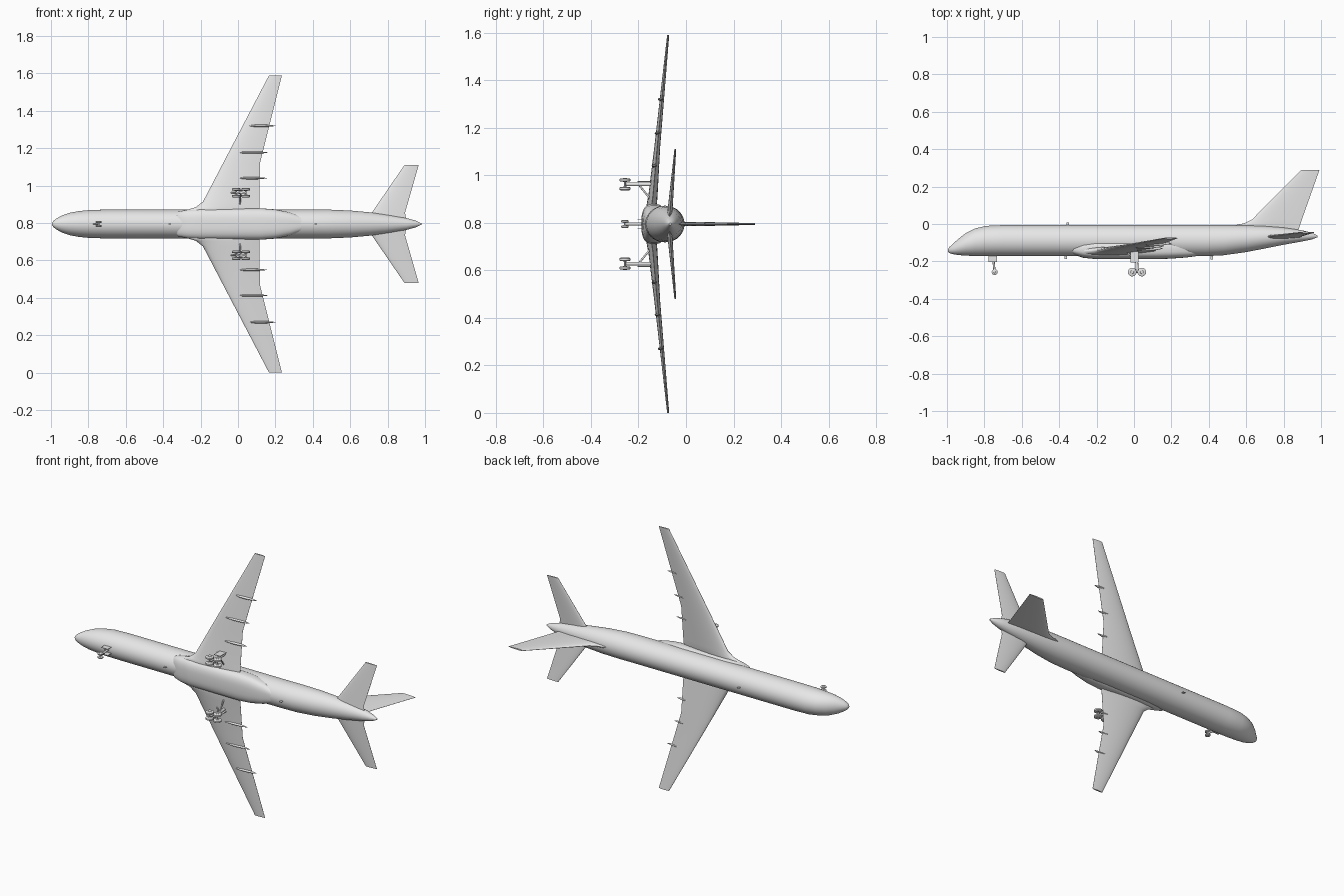
import bpy, bmesh, math
from mathutils import Vector

if "Cube" in bpy.data.objects:
    bpy.data.objects.remove(bpy.data.objects["Cube"])

MID = 0.795  # height of the fuselage centre line; the aircraft rests on a wing tip
parts = []

paint = bpy.data.materials.new("plain_grey")
paint.use_nodes = True
paint.diffuse_color = (0.8, 0.8, 0.8, 1)
paint.node_tree.nodes["Principled BSDF"].inputs["Base Color"].default_value = paint.diffuse_color


def finish(name, bm):
    bmesh.ops.recalc_face_normals(bm, faces=bm.faces)
    mesh = bpy.data.meshes.new(name)
    bm.to_mesh(mesh)
    bm.free()
    mesh.materials.append(paint)
    obj = bpy.data.objects.new(name, mesh)
    bpy.context.collection.objects.link(obj)
    parts.append(obj)
    return obj


def loft(name, rings):
    """Skin a list of closed rings and cap both ends."""
    bm = bmesh.new()
    loops = [[bm.verts.new(p) for p in ring] for ring in rings]
    for a, b in zip(loops, loops[1:]):
        for i in range(len(a)):
            j = (i + 1) % len(a)
            bm.faces.new((a[i], a[j], b[j], b[i]))
    bm.faces.new(loops[0])
    bm.faces.new(loops[-1])
    return finish(name, bm)


def oval(x, y, z, half_y, half_z, power=2, sides=40):
    """Superellipse ring across the length of the aircraft."""
    ring = []
    for i in range(sides):
        a = math.tau * i / sides
        c, s = math.cos(a), math.sin(a)
        ring.append((x, y + half_y * math.copysign(abs(c) ** (2 / power), c),
                     z + half_z * math.copysign(abs(s) ** (2 / power), s)))
    return ring


def airfoil(front, back, thick, place, steps=12):
    """Teardrop section; place(x, offset) gives the point in space."""
    upper, lower = [], []
    for i in range(steps + 1):
        u = (1 - math.cos(math.pi * i / steps)) / 2
        half = thick / 2 * 2.6 * math.sqrt(u) * (1 - u) + 0.0004
        x = front + (back - front) * u
        upper.append(place(x, half))
        lower.append(place(x, -half))
    return upper + lower[::-1]


def surface(name, stations, side):
    """Wing or tailplane from (span, front, back, y, thickness) stations."""
    loft(name, [airfoil(f, b, t, lambda x, o, s=s, y=y: (x, y + o, MID + side * s))
                for s, f, b, y, t in stations])


def rod(name, start, end, radius, sides=16):
    start, end = Vector(start), Vector(end)
    axis = end - start
    bm = bmesh.new()
    bmesh.ops.create_cone(bm, cap_ends=True, segments=sides, radius1=radius,
                          radius2=radius, depth=axis.length)
    obj = finish(name, bm)
    obj.location = (start + end) / 2
    obj.rotation_euler = axis.to_track_quat("Z", "Y").to_euler()
    return obj


def plate(name, centre, size):
    bm = bmesh.new()
    bmesh.ops.create_cube(bm, size=1)
    bmesh.ops.scale(bm, verts=bm.verts, vec=size)
    bmesh.ops.translate(bm, verts=bm.verts, vec=centre)
    return finish(name, bm)


def wheel(name, x, y, z, radius, width):
    """Tyre with rounded shoulders and a raised hub."""
    profile = [(-0.6, 0.35), (-0.5, 0.4), (-0.5, 0.8), (-0.3, 1), (0.3, 1),
               (0.5, 0.8), (0.5, 0.4), (0.6, 0.35)]
    rings = []
    for w, r in profile:
        rings.append([(x + radius * r * math.cos(math.tau * i / 24),
                       y + radius * r * math.sin(math.tau * i / 24), z + w * width)
                      for i in range(24)])
    loft(name, rings)


# Fuselage: x, top, bottom, half width
hull = [(-.995, -.137, -.147, .004), (-.988, -.124, -.155, .016),
        (-.97, -.108, -.161, .03), (-.94, -.08, -.166, .046),
        (-.9, -.049, -.169, .06), (-.85, -.024, -.171, .069),
        (-.79, -.01, -.172, .075), (-.7, -.006, -.172, .077),
        (.38, -.006, -.172, .077), (.48, -.006, -.167, .077),
        (.6, -.007, -.15, .072), (.7, -.011, -.131, .063),
        (.8, -.019, -.111, .05), (.9, -.034, -.093, .032),
        (.95, -.046, -.083, .018), (.98, -.061, -.071, .004)]
loft("fuselage", [oval(x, (t + b) / 2, MID, (t - b) / 2, w) for x, t, b, w in hull])

# Belly fairing: x, half height, half width
belly = [(-.345, .01, .045), (-.32, .03, .066), (-.27, .046, .077), (-.2, .053, .083),
         (.12, .053, .084), (.2, .05, .078), (.28, .044, .062), (.34, .036, .04)]
loft("belly_fairing", [oval(x, -.135, MID, h, w, 2.8) for x, h, w in belly])

# Fin with dorsal fillet: y, front, back, thickness
fin = [(-.04, .5, .876, .016), (-.008, .53, .887, .018), (.004, .59, .891, .018),
       (.025, .632, .898, .018), (.29, .895, .992, .007)]
loft("tail_fin", [airfoil(f, b, t, lambda x, o, y=y: (x, y, MID + o)) for y, f, b, t in fin])

wing = [(.04, -.3, .115, -.148, .03), (.075, -.275, .115, -.145, .042),
        (.09, -.225, .115, -.143, .042), (.12, -.187, .115, -.139, .038),
        (.325, -.08, .117, -.121, .024), (.795, .166, .235, -.075, .008)]
tailplane = [(.02, .69, .9, -.07, .02), (.06, .715, .893, -.067, .02),
             (.315, .89, .966, -.045, .007)]

for label, side in (("upper", 1), ("lower", -1)):
    surface(label + "_wing", wing, side)
    surface(label + "_tailplane", tailplane, side)

    # Flap track fairings under the trailing edge
    for n, (span, front, back, y) in enumerate([(.245, 0, .155, -.136), (.382, 0, .162, -.123),
                                                (.525, .06, .2, -.109)]):
        rings = []
        for i in range(13):
            u = i / 12
            r = math.sin(math.pi * u ** 0.8) ** 0.6 if 0 < i < 12 else 0.03
            rings.append(oval(front + (back - front) * u, y + 0.006 * u, MID + side * span,
                              .011 * r, .007 * r, sides=12))
        loft(f"{label}_flap_fairing_{n + 1}", rings)

    # Main landing gear
    z = MID + side * .167
    inner = MID + side * .105
    rod(label + "_main_strut", (.018, -.257, z), (.01, -.14, z), .008)
    rod(label + "_side_brace", (.015, -.2, z), (.01, -.15, inner), .004)
    rod(label + "_drag_brace", (.015, -.205, z), (-.04, -.145, z), .004)
    rod(label + "_bogie_beam", (-.01, -.257, z), (.042, -.257, z), .005)
    plate(label + "_main_gear_door", (.003, -.175, z + side * .012), (.042, .06, .003))
    for x in (-.01, .042):
        rod(label + "_axle", (x, -.257, z - .02), (x, -.257, z + .02), .004)
        for offset in (-.018, .018):
            wheel(label + "_main_wheel", x, -.257, z + offset, .023, .014)

    # Nose wheels and doors
    wheel(label + "_nose_wheel", -.745, -.257, MID + side * .011, .016, .01)
    plate(label + "_nose_gear_door", (-.755, -.187, MID + side * .019), (.045, .034, .002))

# Nose gear leg
rod("nose_strut", (-.745, -.257, MID), (-.755, -.16, MID), .006)
rod("nose_axle", (-.745, -.257, MID - .012), (-.745, -.257, MID + .012), .004)
rod("nose_drag_brace", (-.748, -.215, MID), (-.775, -.165, MID), .003)

# Blade antennas
for name, x, y in (("top_antenna", -.355, -.001), ("front_belly_antenna", -.365, -.177),
                   ("rear_belly_antenna", .415, -.179)):
    plate(name, (x, y, MID), (.014, .02, .003))

# Smooth skins with crisp edges
bpy.ops.object.select_all(action="DESELECT")
for obj in parts:
    obj.select_set(True)
bpy.context.view_layer.objects.active = parts[0]
bpy.ops.object.shade_smooth_by_angle(angle=math.radians(35))
